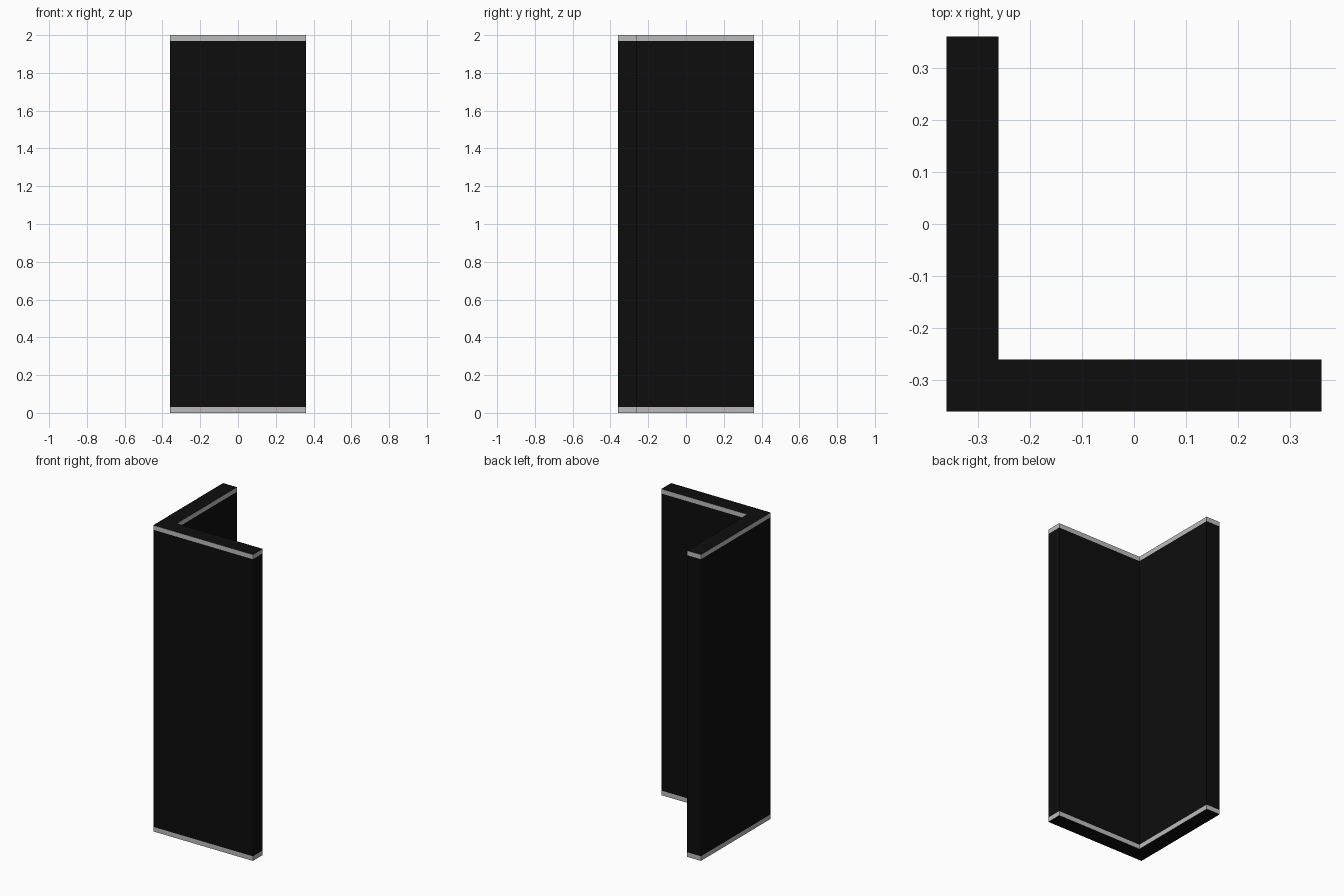
import bpy, bmesh

if "Cube" in bpy.data.objects:
    bpy.data.objects.remove(bpy.data.objects["Cube"])

H, W, T, BAND = 2.0, 0.36, 0.10, 0.03   # height, half width, wall thickness, trim height
I = -W + T
PROFILE = [(-W, -W), (W, -W), (W, I), (I, I), (I, W), (-W, W)]

black = bpy.data.materials.new("black_panel")
black.diffuse_color = (0.004, 0.004, 0.004, 1)
black.use_nodes = True
black.node_tree.nodes["Principled BSDF"].inputs["Base Color"].default_value = black.diffuse_color
grey = bpy.data.materials.new("grey_trim")
grey.diffuse_color = (0.5, 0.5, 0.5, 1)
grey.use_nodes = True
grey.node_tree.nodes["Principled BSDF"].inputs["Base Color"].default_value = grey.diffuse_color


def l_section(name, z0, z1, side_mat, cap_top=False, cap_bottom=False):
    """L-shaped wall section; end caps are black."""
    bm = bmesh.new()
    low = [bm.verts.new((x, y, z0)) for x, y in PROFILE]
    high = [bm.verts.new((x, y, z1)) for x, y in PROFILE]
    n = len(PROFILE)
    for i in range(n):
        j = (i + 1) % n
        bm.faces.new((low[i], low[j], high[j], high[i])).material_index = 0
    if cap_top:
        bm.faces.new(high).material_index = 1
    if cap_bottom:
        bm.faces.new(low[::-1]).material_index = 1
    mesh = bpy.data.meshes.new(name)
    mesh.materials.append(side_mat)
    mesh.materials.append(black)
    bm.to_mesh(mesh)
    bm.free()
    obj = bpy.data.objects.new(name, mesh)
    bpy.context.collection.objects.link(obj)
    return obj


# Bottom trim, tall corner panel, top trim
l_section("bottom_trim", 0, BAND, grey, cap_bottom=True)
l_section("corner_panel", BAND, H - BAND, black)
l_section("top_trim", H - BAND, H, grey, cap_top=True)
